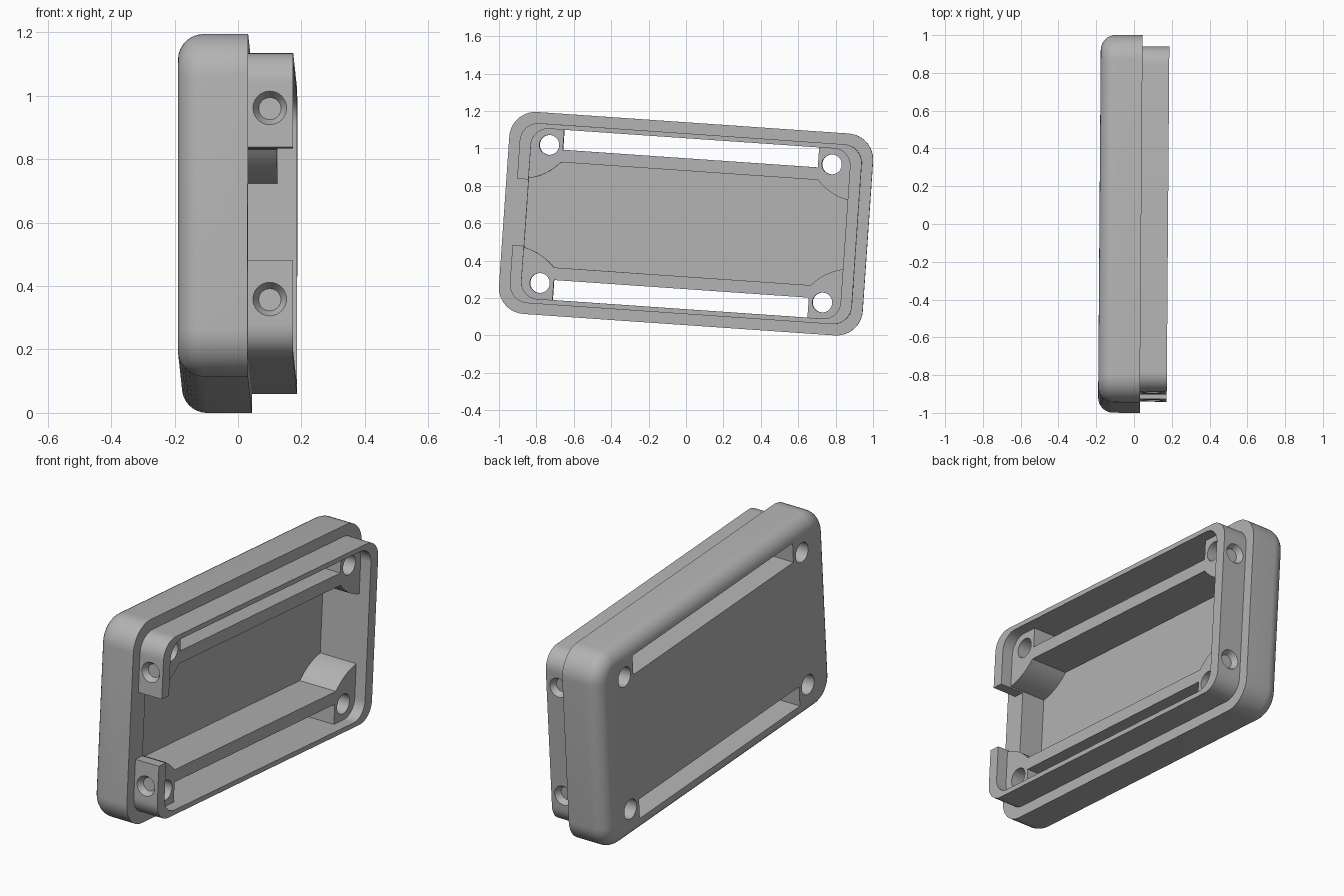
import bpy, bmesh, math
from mathutils import Matrix, Vector

cube = bpy.data.objects.get("Cube")
if cube:
    bpy.data.objects.remove(cube, do_unlink=True)

# Heights are along x (thickness), outlines lie in the y-z plane
BACK, RIM, BOSS_TOP, LIP_TOP, FLOOR = -0.183, 0.038, 0.118, 0.18, -0.10
LIP_Y, LIP_Z = 0.916, 0.482
CAV_Y, CAV_Z = 0.855, 0.456
RAIL_Z, SLOT_Z, SLOT_Y = 0.282, 0.349, 0.683
BOSS_R = 0.303

grey = bpy.data.materials.new("grey plastic")
grey.use_nodes = True
grey.diffuse_color = (0.45, 0.45, 0.45, 1)
grey.node_tree.nodes["Principled BSDF"].inputs["Base Color"].default_value = grey.diffuse_color


def rounded(hy, hz, r, n=12):
    """Outline of a rounded rectangle."""
    pts = []
    for k, (sy, sz) in enumerate([(1, 1), (-1, 1), (-1, -1), (1, -1)]):
        for i in range(n + 1):
            a = math.pi / 2 * (k + i / n)
            pts.append((sy * (hy - r) + r * math.cos(a), sz * (hz - r) + r * math.sin(a)))
    return pts


def rect(y0, y1, z0, z1):
    return [(y0, z0), (y1, z0), (y1, z1), (y0, z1)]


def finish(bm, name):
    bmesh.ops.recalc_face_normals(bm, faces=bm.faces)
    mesh = bpy.data.meshes.new(name)
    bm.to_mesh(mesh)
    bm.free()
    obj = bpy.data.objects.new(name, mesh)
    mesh.materials.append(grey)
    bpy.context.collection.objects.link(obj)
    return obj


def prism(name, outline, x0, x1, round_back=0):
    """Extrude an outline along x, optionally rounding the back edge."""
    bm = bmesh.new()
    face = bm.faces.new([bm.verts.new((x0, y, z)) for y, z in outline])
    back_edges = list(face.edges)
    new = bmesh.ops.extrude_face_region(bm, geom=[face], use_keep_orig=True)["geom"]
    bmesh.ops.translate(bm, verts=[v for v in new if isinstance(v, bmesh.types.BMVert)],
                        vec=(x1 - x0, 0, 0))
    bmesh.ops.recalc_face_normals(bm, faces=bm.faces)
    if round_back:
        bmesh.ops.bevel(bm, geom=back_edges, offset=round_back, segments=8,
                        profile=0.5, affect='EDGES')
    return finish(bm, name)


def cone(name, r1, r2, depth, centre, axis):
    bm = bmesh.new()
    turn = Vector((0, 0, 1)).rotation_difference(Vector(axis)).to_matrix().to_4x4()
    bmesh.ops.create_cone(bm, cap_ends=True, segments=40, radius1=r1, radius2=r2,
                          depth=depth, matrix=Matrix.Translation(centre) @ turn)
    return finish(bm, name)


def combine(target, tool, operation='DIFFERENCE'):
    mod = target.modifiers.new(tool.name, 'BOOLEAN')
    mod.operation, mod.object, mod.solver = operation, tool, 'EXACT'
    bpy.context.view_layer.objects.active = target
    bpy.ops.object.modifier_apply(modifier=mod.name)
    bpy.data.objects.remove(tool, do_unlink=True)


# Outer tray with rounded back and a stepped lip
tray = prism("case_half", rounded(0.9745, 0.541, 0.14), BACK, RIM, round_back=0.08)
combine(tray, prism("lip", rounded(LIP_Y, LIP_Z, 0.1), -0.05, LIP_TOP), 'UNION')

# Shallow cavity down to the boss and rail tops
combine(tray, prism("upper_cavity", rounded(CAV_Y, CAV_Z, 0.09), BOSS_TOP, 0.4))

# Deep cavity between the rails, leaving a round boss in every corner
start = math.acos((LIP_Y - CAV_Y) / BOSS_R)
end = math.asin((LIP_Z - RAIL_Z) / BOSS_R)
quarter = []
for i in range(13):
    a = start + (end - start) * i / 12
    quarter.append((LIP_Y - BOSS_R * math.cos(a), LIP_Z - BOSS_R * math.sin(a)))
mirrored = quarter[::-1]
deep = (quarter + [(-y, z) for y, z in mirrored]
        + [(-y, -z) for y, z in quarter] + [(y, -z) for y, z in mirrored])
combine(tray, prism("deep_cavity", deep, FLOOR, 0.4))

# Opening in the front wall of the lip
combine(tray, prism("front_notch", rect(-1.2, -CAV_Y + 0.005, -0.178, 0.178), RIM, 0.4))

# Long slots, screw holes and countersunk dimples in the end walls
for sz in (-1, 1):
    z0, z1 = sorted((sz * SLOT_Z, sz * CAV_Z))
    combine(tray, prism("slot", rect(-SLOT_Y, SLOT_Y, z0, z1), -0.4, 0.4))
    for sy in (-1, 1):
        combine(tray, cone("screw_hole", 0.053, 0.053, 1, (0, sy * 0.757, sz * 0.37), (1, 0, 0)))
        combine(tray, cone("dimple", 0.035, 0.0548, 0.033,
                           (0.107, sy * (LIP_Y - 0.0135), sz * 0.302), (0, sy, 0)))

# Stand the case on edge with its slight tilt
tray.data.transform(Matrix.Translation((0, 0, 0.597)) @ Matrix.Rotation(-0.0075, 4, 'Z')
                    @ Matrix.Rotation(-0.0689, 4, 'X'))
bpy.ops.object.select_all(action='DESELECT')
tray.select_set(True)
bpy.context.view_layer.objects.active = tray
bpy.ops.object.shade_smooth_by_angle(angle=math.radians(30))
